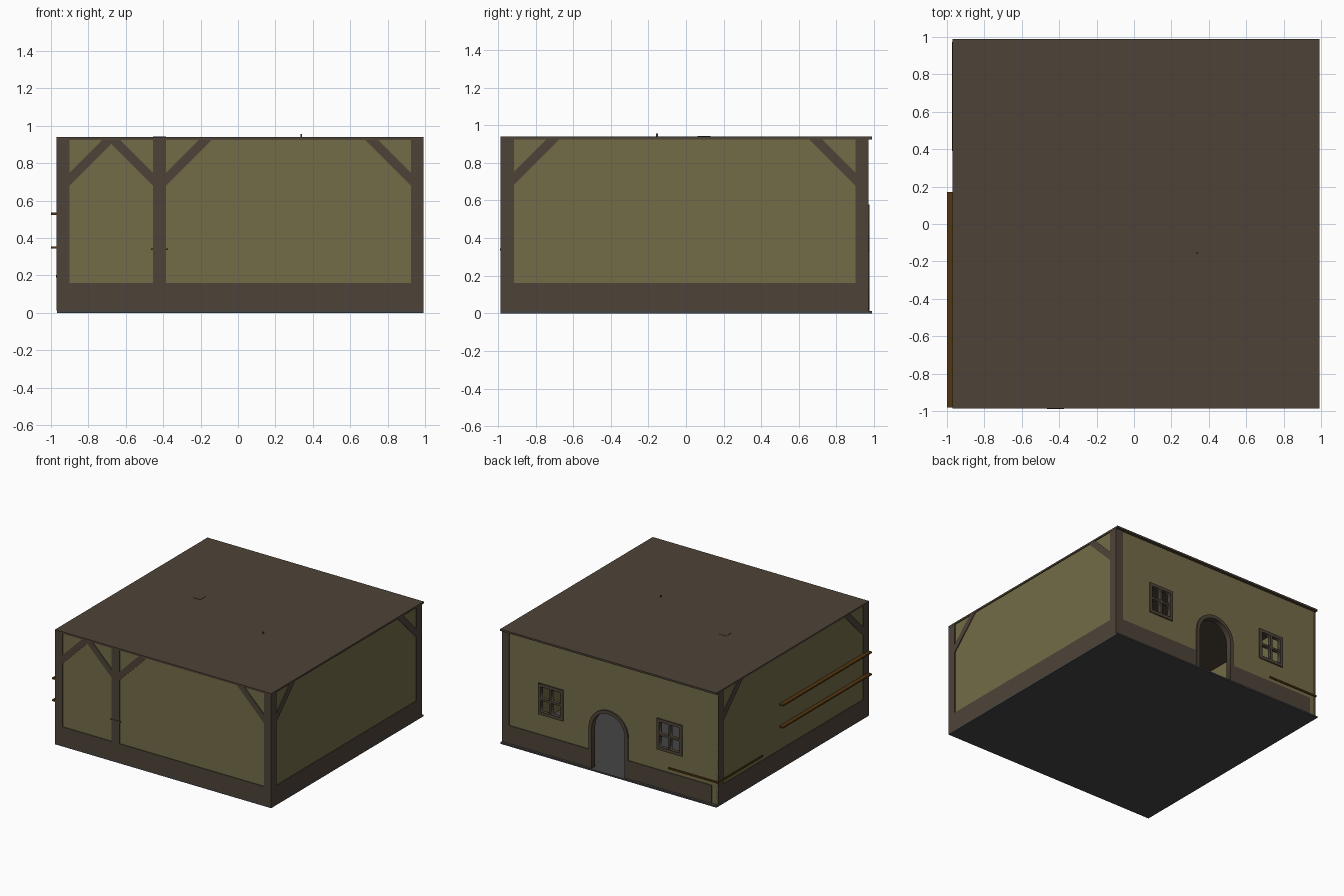
import bpy, bmesh, math

if "Cube" in bpy.data.objects:
    bpy.data.objects.remove(bpy.data.objects["Cube"])


def mat(name, rgb):
    m = bpy.data.materials.new(name)
    m.diffuse_color = (*rgb, 1)
    m.use_nodes = True
    m.node_tree.nodes["Principled BSDF"].inputs["Base Color"].default_value = m.diffuse_color
    return m


PLASTER = mat("plaster", (0.174, 0.150, 0.065))
TIMBER = mat("dark timber", (0.076, 0.057, 0.039))
STONE = mat("grey floor", (0.060, 0.060, 0.063))
WOOD = mat("orange wood", (0.085, 0.036, 0.005))


def finish(name, bm, m):
    bmesh.ops.recalc_face_normals(bm, faces=bm.faces)
    me = bpy.data.meshes.new(name)
    bm.to_mesh(me)
    bm.free()
    me.materials.append(m)
    ob = bpy.data.objects.new(name, me)
    bpy.context.collection.objects.link(ob)
    return ob


def box(name, x, y, z, m):
    bm = bmesh.new()
    bmesh.ops.create_cube(bm, size=1)
    for v in bm.verts:
        for i, (a, b) in enumerate((x, y, z)):
            v.co[i] = a + (v.co[i] + 0.5) * (b - a)
    return finish(name, bm, m)


def plate(name, outlines, axis, a, b, m):
    """Filled outline(s) with holes in a wall plane, from depth a to b along axis."""
    cu = bpy.data.curves.new(name, 'CURVE')
    cu.dimensions = '2D'
    cu.fill_mode = 'BOTH'
    cu.extrude = abs(b - a) / 2
    for pts in outlines:
        s = cu.splines.new('POLY')
        s.points.add(len(pts) - 1)
        for p, (u, v) in zip(s.points, pts):
            p.co = (u, v, 0, 1)
        s.use_cyclic_u = True
    tmp = bpy.data.objects.new("tmp", cu)
    bpy.context.collection.objects.link(tmp)
    dg = bpy.context.evaluated_depsgraph_get()
    me = bpy.data.meshes.new_from_object(tmp.evaluated_get(dg))
    bpy.data.objects.remove(tmp)
    bm = bmesh.new()
    bm.from_mesh(me)
    bpy.data.meshes.remove(me)
    bmesh.ops.remove_doubles(bm, verts=bm.verts, dist=1e-5)
    for v in bm.verts:
        u, h, w = v.co
        w += (a + b) / 2
        v.co = (u, w, h) if axis == 'y' else (w, u, h)
    for f in bm.faces:
        f.material_index = 0
    return finish(name, bm, m)


def rect(u0, u1, v0, v1):
    return [(u0, v0), (u1, v0), (u1, v1), (u0, v1)]


def arch(cx, r, spring, base, n=14):
    top = [(cx + r * math.cos(math.pi * i / n), spring + r * math.sin(math.pi * i / n))
           for i in range(n + 1)]
    return [(cx + r, base)] + top + [(cx - r, base)]


L, R, F, B, H = -0.965, 0.985, -0.98, 0.965, 0.93
T = 0.03     # wall thickness
P = 0.006    # timber relief
DOOR = 0.022
WINDOWS = [(0.435, 0.66), (-0.645, -0.415)]
WZ = (0.325, 0.58)

# floor and flat roof
box("floor", (L - 0.004, R + 0.006), (F - 0.006, 0.99), (0, 0.012), STONE)
box("roof", (L - 0.005, R + 0.007), (F - 0.006, 0.99), (0.925, 0.94), TIMBER)

# plain walls
box("front_wall", (L, R), (F, F + T), (0.01, H), PLASTER)
box("left_wall", (L, L + T), (F + T, B - T), (0.01, H), PLASTER)
box("right_wall", (R - T, R), (F + T, B - T), (0.01, H), PLASTER)

# back wall with doorway notch and window holes
ar = arch(DOOR, 0.155, 0.345, 0.01)
wall = [(L, 0.01), (L, H), (R, H), (R, 0.01)] + ar
holes = [rect(u0 + 0.02, u1 - 0.02, WZ[0] + 0.02, WZ[1] - 0.02) for u0, u1 in WINDOWS]
plate("back_wall", [wall] + holes, 'y', B - T, B, PLASTER)

# door surround
inner = arch(DOOR, 0.15, 0.345, 0.01)
plate("door_frame", [arch(DOOR, 0.178, 0.345, 0.01) + inner[::-1]], 'y', B - T - 0.005, B + 0.012, TIMBER)

# windows: frame and cross bars cut as four panes
for i, (u0, u1) in enumerate(WINDOWS):
    z0, z1 = WZ
    f, bar = 0.025, 0.008
    um, zm = (u0 + u1) / 2, (z0 + z1) / 2
    panes = [rect(a, b, c, d)
             for a, b in ((u0 + f, um - bar), (um + bar, u1 - f))
             for c, d in ((z0 + f, zm - bar), (zm + bar, z1 - f))]
    plate(f"window_frame_{i}", [rect(u0, u1, z0, z1)] + panes, 'y', B - 0.02, B + 0.01, TIMBER)

# skirting boards
S = (0.012, 0.16)
box("front_skirting", (L, R), (F - P, F), S, TIMBER)
box("left_skirting", (L - P, L), (F, B), S, TIMBER)
box("right_skirting", (R, R + P), (F, B), S, TIMBER)
box("back_skirting_left", (-0.91, DOOR - 0.17), (B, B + P), S, TIMBER)
box("back_skirting_right", (DOOR + 0.17, R), (B, B + P), S, TIMBER)

# posts
PZ = (0.012, H)
box("front_left_post", (L - P, -0.90), (F - P, F + 0.065), PZ, TIMBER)
box("front_right_post", (0.925, R + P), (F - P, F + 0.065), PZ, TIMBER)
box("front_middle_post", (-0.455, -0.385), (F - P, F + 0.065), PZ, TIMBER)
box("back_right_post", (0.925, R + P), (0.90, B + P), PZ, TIMBER)
box("back_left_post", (L - P, L + 0.02), (0.90, B), PZ, TIMBER)
box("inner_post", (-0.455, -0.385), (0.06, 0.13), (0.012, 0.942), TIMBER)


# diagonal braces, s is the direction away from the post
def brace(name, u, s, axis, a, b):
    pts = [(u, 0.68), (u + s * 0.25, 0.93), (u + s * 0.18, 0.93), (u, 0.75)]
    plate(name, [pts], axis, a, b, TIMBER)


for i, (u, s) in enumerate([(-0.90, 1), (-0.455, -1), (-0.385, 1), (0.925, -1)]):
    brace(f"front_brace_{i}", u, s, 'y', F - P + 0.001 * (i == 1), F + 0.01)
for i, (u, s) in enumerate([(F + 0.062, 1), (0.90, -1)]):
    brace(f"right_brace_{i}", u, s, 'x', R - 0.01, R + P)
    brace(f"left_brace_{i}", u, s, 'x', L - P, L + 0.01)

# shelves that poke through the left wall
for i, z in enumerate((0.35, 0.53)):
    box(f"shelf_{i}", (-1.0, -0.82), (F, 0.17), (z - 0.006, z + 0.006), WOOD)

# bed board in the back left corner and a counter at the middle post
box("bed_board", (L - 0.008, -0.52), (0.39, B + 0.009), (0.19, 0.203), WOOD)
box("counter", (-0.465, -0.375), (F - 0.009, -0.7), (0.335, 0.345), TIMBER)

# table and hanging rod inside
box("table_top", (0.12, 0.50), (-0.36, 0.02), (0.25, 0.27), WOOD)
for i, x in enumerate((0.16, 0.46)):
    for j, y in enumerate((-0.32, -0.02)):
        box(f"table_leg_{i}{j}", (x - 0.012, x + 0.012), (y - 0.012, y + 0.012), (0, 0.25), WOOD)
box("hanging_rod", (0.333, 0.343), (-0.16, -0.15), (0.7, 0.955), TIMBER)
